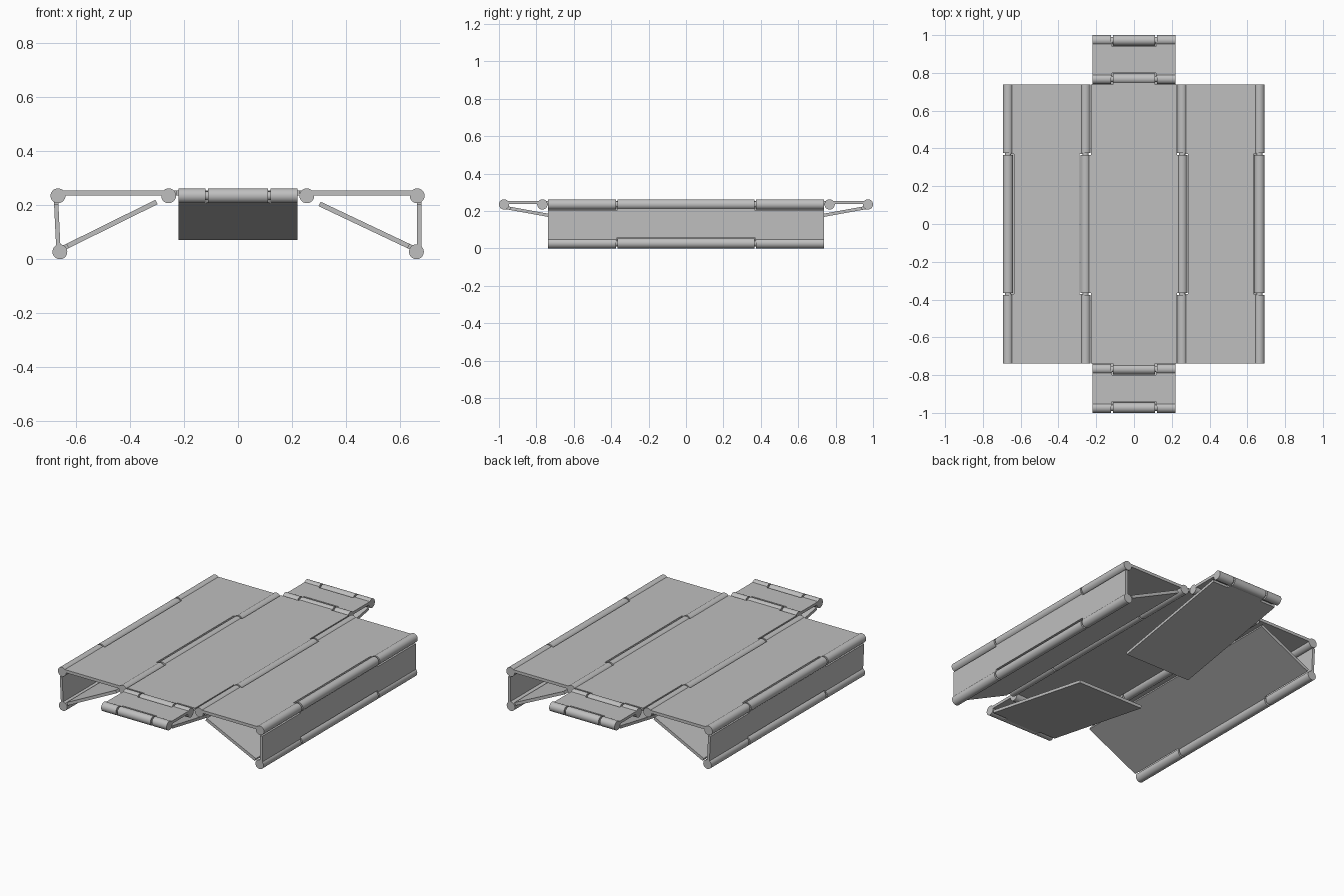
import bpy, bmesh
from math import pi, radians
from mathutils import Matrix, Vector

if "Cube" in bpy.data.objects:
    bpy.data.objects.remove(bpy.data.objects["Cube"], do_unlink=True)

grey = bpy.data.materials.new("light_grey")
grey.use_nodes = True
colour = (0.52, 0.52, 0.52, 1)
grey.diffuse_color = colour
grey.node_tree.nodes["Principled BSDF"].inputs["Base Color"].default_value = colour

R = 0.0275       # knuckle radius
CLEAR = R + 0.004  # notch depth around a knuckle
GAP = 0.005      # half the slit between knuckles


def finish(name, bm, angle):
    bmesh.ops.recalc_face_normals(bm, faces=bm.faces)
    mesh = bpy.data.meshes.new(name)
    bm.to_mesh(mesh)
    bm.free()
    mesh.materials.append(grey)
    mesh.shade_smooth()
    mesh.set_sharp_from_angle(angle=radians(35))
    ob = bpy.data.objects.new(name, mesh)
    ob.rotation_euler.z = angle
    bpy.context.collection.objects.link(ob)


def plate(name, outline, start, direction, thick, angle):
    """Extrude an outline of (along hinge, along leaf) points, centred on its thickness."""
    w = Vector((direction[0], 0, direction[1])).normalized()
    s = Vector((0, 1, 0))
    n = w.cross(s)
    origin = Vector((start[0], 0, start[1])) - n * thick / 2
    bm = bmesh.new()
    points = []
    for p in outline:
        if not points or p != points[-1]:
            points.append(p)
    face = bm.faces.new([bm.verts.new(origin + s * a + w * b) for a, b in points])
    new = bmesh.ops.extrude_face_region(bm, geom=[face])["geom"]
    bmesh.ops.translate(bm, vec=n * thick,
                        verts=[v for v in new if isinstance(v, bmesh.types.BMVert)])
    finish(name, bm, angle)


def leaf(name, p, q, half, knuckle, first, last, thick, angle):
    """Leaf from p to q; first and last give the trim (outer, middle) at each end."""
    length = (Vector(q) - Vector(p)).length
    o0, m0 = first
    o1, m1 = length - last[0], length - last[1]
    h, k0, k1 = half, knuckle, knuckle
    outline = [(-h, o0), (-k0, o0), (-k0, m0), (k0, m0), (k0, o0), (h, o0),
               (h, o1), (k1, o1), (k1, m1), (-k1, m1), (-k1, o1), (-h, o1)]
    plate(name, outline, p, Vector(q) - Vector(p), thick, angle)


def hinge(name, u, z, half, knuckle, angle):
    """Three knuckles and the pin that joins them."""
    bm = bmesh.new()
    spans = [(-half, -knuckle - GAP, R), (-knuckle + GAP, knuckle - GAP, R),
             (knuckle + GAP, half, R), (-half + 0.01, half - 0.01, R * 0.6)]
    for a, b, r in spans:
        m = Matrix.Translation((u, (a + b) / 2, z)) @ Matrix.Rotation(pi / 2, 4, 'X')
        bmesh.ops.create_cone(bm, cap_ends=True, segments=32, radius1=r, radius2=r,
                              depth=b - a, matrix=m)
    finish(name, bm, angle)


TOP, MID = 0.235, 0.245     # hinge axis height, top plate middle height
LOW = R                     # lower hinge axis height
HALF, KN = 0.738, 0.37      # long hinges
END_HALF, END_KN = 0.22, 0.116  # short hinges
END_IN, END_OUT = 0.768, 0.9725
NOTCH_MID, NOTCH_OUT, NONE = (0, CLEAR), (CLEAR, 0), (0, 0)

# Centre plate: a cross shape whose tabs reach the surrounding hinges
quarter = [(KN - GAP, 0.255), (KN - GAP, 0.228), (HALF, 0.228), (HALF, END_KN - GAP),
           (END_IN, END_KN - GAP)]
cross = []
for sy, sx in ((1, 1), (1, -1), (-1, -1), (-1, 1)):
    part = [(sy * y, sx * x) for y, x in quarter]
    cross += part if sy * sx > 0 else part[::-1]
plate("centre_plate", cross, (0, MID), (1, 0), 0.018, 0)

# Long sides: wing, upright panel and sloping flap
sides = (("left", 0, 0.255, 0.664, 0.661, 0.672, 0.672, (0.302, 0.205)),
         ("right", pi, 0.257, 0.667, 0.660, 0.675, 0.665, (0.302, 0.212)))
for side, angle, inner, outer, low, up_top, up_low, tip in sides:
    leaf(side + "_wing", (inner, MID), (outer, MID), HALF, KN,
         NOTCH_MID, NOTCH_MID, 0.018, angle)
    leaf(side + "_upright", (up_top, TOP), (up_low, LOW), HALF, KN,
         NOTCH_OUT, NOTCH_MID, 0.016, angle)
    leaf(side + "_flap", (low, 0.035), tip, HALF, KN,
         NOTCH_OUT, NONE, 0.018, angle)
    hinge(side + "_inner_hinge", inner, TOP, HALF, KN, angle)
    hinge(side + "_outer_hinge", outer, TOP, HALF, KN, angle)
    hinge(side + "_lower_hinge", low, LOW, HALF, KN, angle)

# Short ends: small plate and a long flap folded underneath
for end, angle in (("back", pi / 2), ("front", -pi / 2)):
    leaf(end + "_end_plate", (END_IN, MID), (END_OUT, MID), END_HALF, END_KN,
         NOTCH_MID, NOTCH_MID, 0.017, angle)
    leaf(end + "_end_flap", (END_OUT, 0.22), (0.2, 0.079), END_HALF, END_KN,
         NOTCH_OUT, NONE, 0.017, angle)
    hinge(end + "_inner_hinge", END_IN, TOP, END_HALF, END_KN, angle)
    hinge(end + "_outer_hinge", END_OUT, TOP, END_HALF, END_KN, angle)
